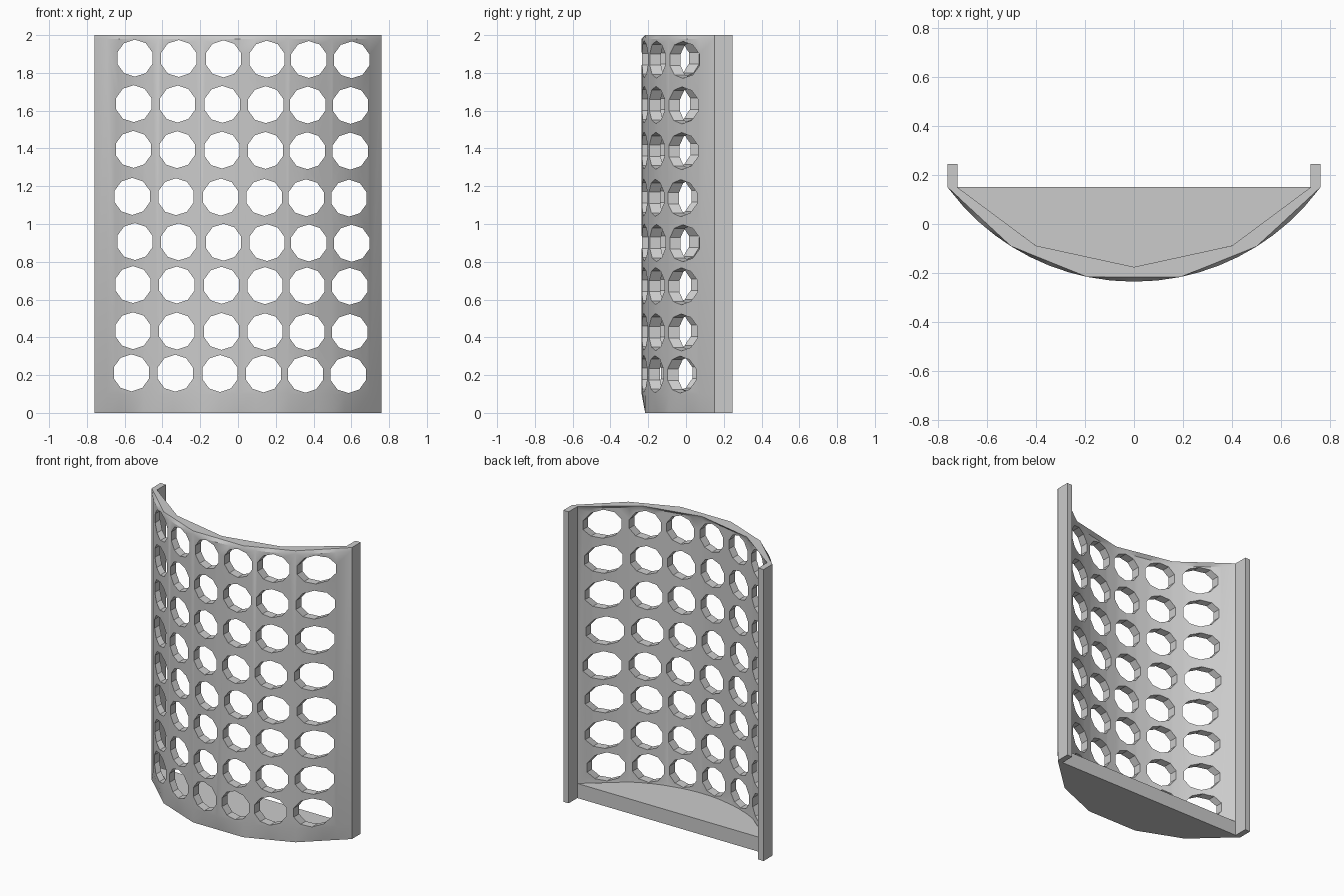
import bpy, bmesh, math
from mathutils import Matrix

cube = bpy.data.objects.get("Cube")
if cube:
    bpy.data.objects.remove(cube, do_unlink=True)

grey = bpy.data.materials.new("plain grey")
grey.use_nodes = True
grey.diffuse_color = (0.6, 0.6, 0.6, 1)
grey.node_tree.nodes["Principled BSDF"].inputs["Base Color"].default_value = (0.6, 0.6, 0.6, 1)


def add_object(name, bm):
    bmesh.ops.recalc_face_normals(bm, faces=bm.faces)
    mesh = bpy.data.meshes.new(name)
    bm.to_mesh(mesh)
    bm.free()
    mesh.materials.append(grey)
    obj = bpy.data.objects.new(name, mesh)
    bpy.context.collection.objects.link(obj)
    return obj


def subdivide(corners, steps):
    """Points along a polyline, with each segment split evenly."""
    points = [corners[0]]
    for (ax, ay), (bx, by) in zip(corners, corners[1:]):
        for k in range(1, steps + 1):
            t = k / steps
            points.append((ax + (bx - ax) * t, ay + (by - ay) * t))
    return points


def on_arc(points, radius, centre):
    return [(x, centre - math.sqrt(radius * radius - x * x)) for x, y in points]


# Cross-section: faceted at the rims, a true arc between them
BACK = 0.15
outer_corners = [(-0.76, BACK), (-0.5, -0.091), (-0.19, -0.216),
                 (0.19, -0.216), (0.5, -0.091), (0.76, BACK)]
inner_corners = [(-0.72, BACK), (-0.4, -0.088), (0, -0.175), (0.4, -0.088), (0.72, BACK)]
outer = subdivide(outer_corners, 4)
inner = subdivide(inner_corners, 5)
rim = outer + inner[::-1]
curve = on_arc(outer, 0.9427, 0.7077) + on_arc(inner, 0.96, 0.785)[::-1]

# Curved wall
bm = bmesh.new()
rows = [[bm.verts.new((x, y, z)) for x, y in ring]
        for z, ring in ((0, rim), (0.1, curve), (1.98, curve), (2, rim))]
n = len(rim)
for low, high in zip(rows, rows[1:]):
    for i in range(n):
        j = (i + 1) % n
        bm.faces.new((low[i], low[j], high[j], high[i]))
for row in (rows[0], rows[-1]):
    for i in range(n // 2 - 1):
        bm.faces.new((row[i], row[i + 1], row[n - 2 - i], row[n - 1 - i]))
wall = add_object("curved_wall", bm)

# Ten-sided holes, straight through from front to back
bm = bmesh.new()
columns = (-0.546, -0.314, -0.077, 0.153, 0.375, 0.602)
hole_rows = ((0.212, -0.018), (0.435, -0.01), (0.679, -0.01), (0.907, 0),
             (1.146, -0.014), (1.395, -0.008), (1.637, -0.006), (1.878, 0))
for z, shift in hole_rows:
    for c, x in enumerate(columns):
        place = Matrix.Translation((x + shift, 0, z - 0.0018 * c)) @ Matrix.Rotation(math.pi / 2, 4, 'X')
        bmesh.ops.create_cone(bm, cap_ends=True, segments=10, radius1=0.098,
                              radius2=0.098, depth=1, matrix=place)
cutter = add_object("hole_cutter", bm)
cutter.hide_render = True
cut = wall.modifiers.new("holes", 'BOOLEAN')
cut.operation = 'DIFFERENCE'
cut.solver = 'EXACT'
cut.object = cutter
bpy.context.view_layer.objects.active = wall
wall.select_set(True)
bpy.ops.object.modifier_apply(modifier=cut.name)
bpy.data.objects.remove(cutter, do_unlink=True)
bpy.ops.object.shade_smooth_by_angle(angle=math.radians(30))

# Floor slab, tucked slightly into the wall
bm = bmesh.new()
base = bm.faces.new([bm.verts.new((x, y - (0.02 if y < BACK else 0), 0)) for x, y in inner_corners])
lifted = bmesh.ops.extrude_face_region(bm, geom=[base], use_keep_orig=True)["geom"]
bmesh.ops.translate(bm, vec=(0, 0, 0.1), verts=[v for v in lifted if isinstance(v, bmesh.types.BMVert)])
add_object("floor_slab", bm)

# Mounting flanges along both back edges
for name, side in (("left_flange", 1), ("right_flange", -1)):
    bm = bmesh.new()
    bmesh.ops.create_cube(bm, size=1, matrix=Matrix.Translation((side * 0.74, 0.1975, 1))
                          @ Matrix.Diagonal((0.04, 0.095, 2, 1)))
    add_object(name, bm)
